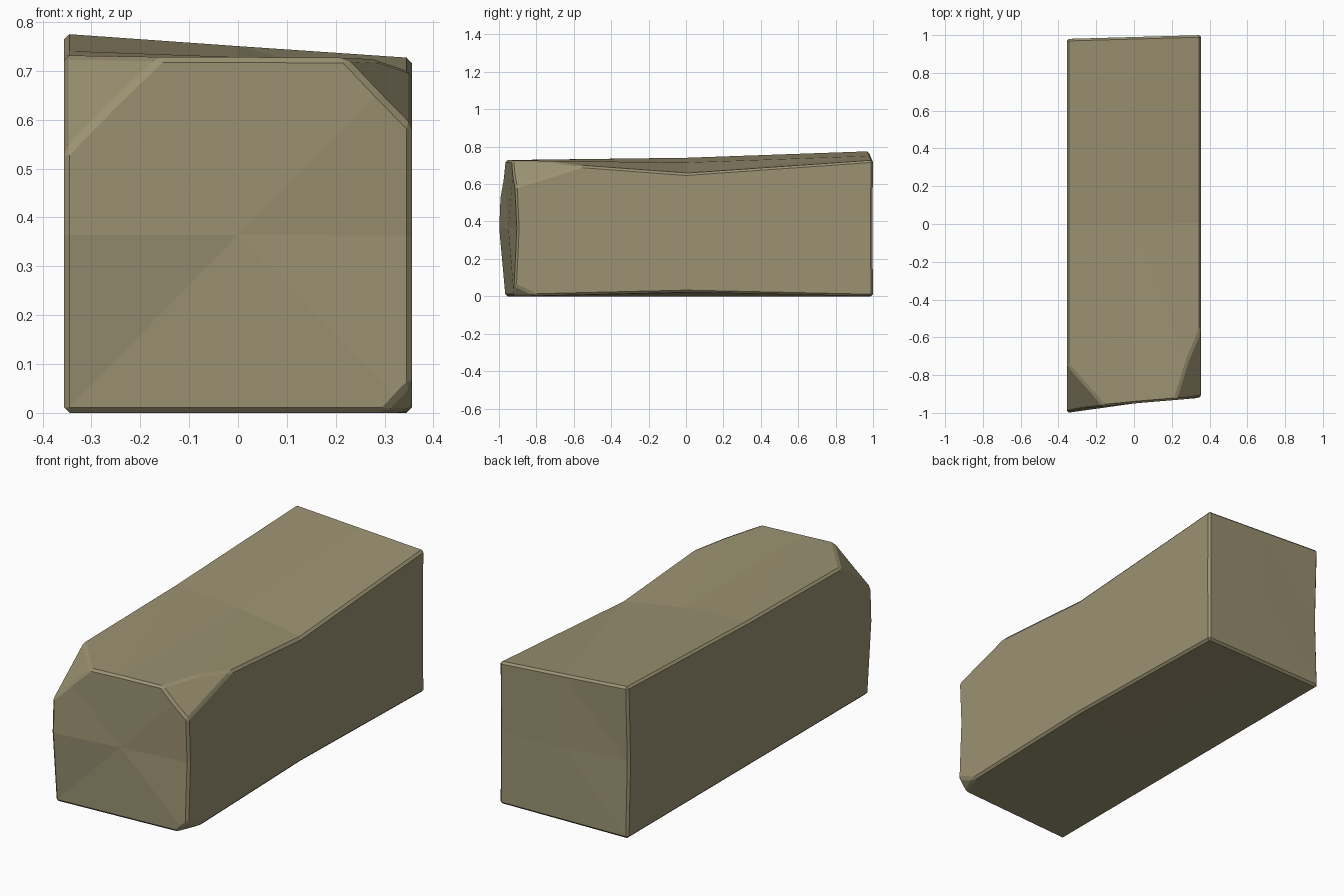
import bpy, bmesh
from mathutils import Vector

if "Cube" in bpy.data.objects:
    bpy.data.objects.remove(bpy.data.objects["Cube"])

W = 0.356

# Worn block: 3x3x3 lattice shell; columns are x left/middle/right
# depth[y end][z level] gives y of the front and back faces
front_y = [(-0.967, -0.945, -0.92), (-1.0, -0.95, -0.903), (-0.985, -0.95, -0.92)]
back_y = [(0.98, 0.99, 1.0), (0.967, 0.985, 0.997), (0.98, 0.99, 1.0)]
top_z = [(0.728, 0.728, 0.726), (0.741, 0.715, 0.657), (0.776, 0.751, 0.727)]
bottom_z = [(0, 0, 0), (0, 0, 0.022), (0, 0, 0)]


def lattice_point(i, j, k):
    x = (-W, 0, W)[i]
    y = (front_y[k][i], 0.0, back_y[k][i])[j]
    low, high = bottom_z[j][i], top_z[j][i]
    return Vector((x, y, (low, (low + high) / 2, high)[k]))


bm = bmesh.new()
bmesh.ops.create_cube(bm, size=2)
bmesh.ops.subdivide_edges(bm, edges=bm.edges[:], cuts=1, use_grid_fill=True)
for v in bm.verts:
    v.co = lattice_point(*(round(c) + 1 for c in v.co))
bmesh.ops.triangulate(bm, faces=bm.faces[:])

# Chipped corners, each given by three points on its cut plane
chips = [
    ((-0.16, -0.965, 0.727), (-W, -0.995, 0.53), (-W, -0.74, 0.731)),
    ((0.22, -0.93, 0.727), (W, -0.915, 0.585), (W, -0.55, 0.70)),
    ((0.30, -0.923, 0.0), (W, -0.918, 0.06), (W, -0.79, 0.0)),
]
centre = Vector((0, 0, 0.36))
for chip in chips:
    a, b, c = map(Vector, chip)
    n = (b - a).cross(c - a).normalized()
    if n.dot(a - centre) < 0:
        n = -n
    cut = bmesh.ops.bisect_plane(bm, geom=bm.verts[:] + bm.edges[:] + bm.faces[:],
                                 plane_co=a, plane_no=n, clear_outer=True)
    rim = [e for e in cut["geom_cut"] if isinstance(e, bmesh.types.BMEdge)]
    bmesh.ops.holes_fill(bm, edges=rim, sides=0)
# Merge coplanar pieces so the bevel runs cleanly
bmesh.ops.dissolve_limit(bm, angle_limit=0.01, verts=bm.verts[:], edges=bm.edges[:])
bmesh.ops.recalc_face_normals(bm, faces=bm.faces[:])

mesh = bpy.data.meshes.new("stone_block")
bm.to_mesh(mesh)
bm.free()
block = bpy.data.objects.new("stone_block", mesh)
bpy.context.collection.objects.link(block)

# Narrow worn edges
bevel = block.modifiers.new("worn_edges", 'BEVEL')
bevel.width = 0.011
bevel.segments = 1
bevel.limit_method = 'ANGLE'
bevel.angle_limit = 0.45

# Sandstone colour
stone = bpy.data.materials.new("sandstone")
stone.diffuse_color = (0.33, 0.29, 0.17, 1)
stone.use_nodes = True
stone.node_tree.nodes["Principled BSDF"].inputs["Base Color"].default_value = stone.diffuse_color
mesh.materials.append(stone)
